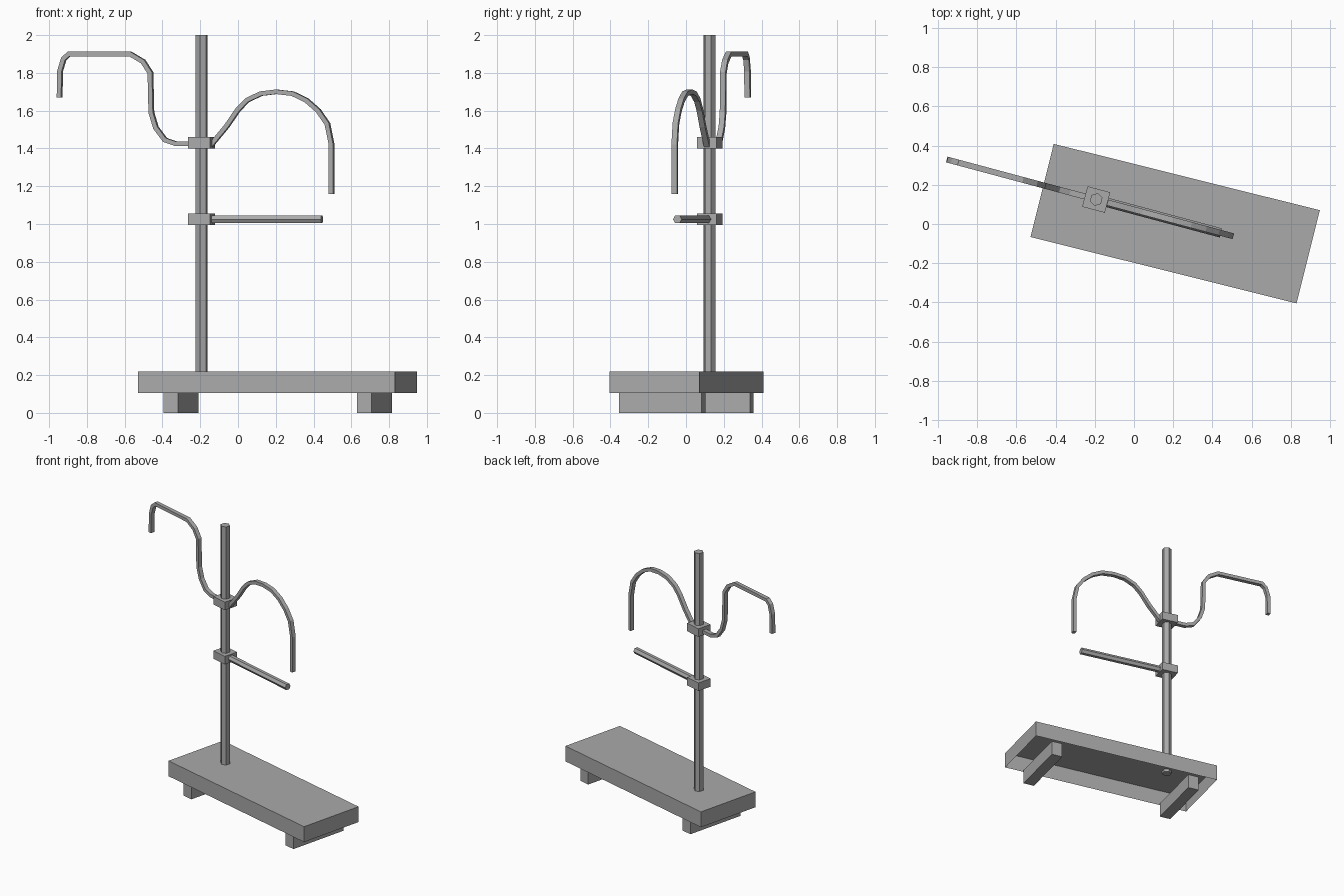
import bpy, bmesh
from math import radians, pi
from mathutils import Matrix, Vector

cube = bpy.data.objects.get("Cube")
if cube:
    bpy.data.objects.remove(cube, do_unlink=True)

grey = bpy.data.materials.new("plain grey")
grey.use_nodes = True
colour = (0.4, 0.4, 0.4, 1)
grey.diffuse_color = colour
grey.node_tree.nodes["Principled BSDF"].inputs["Base Color"].default_value = colour

POST = Vector((-0.193, 0.125, 0))
BASE = Vector((0.21, 0.002, 0))
BASE_TURN = radians(-14)
ARM_TURN = radians(-15)


def finish(name, bm, origin=(0, 0, 0), turn=0):
    mesh = bpy.data.meshes.new(name)
    bm.to_mesh(mesh)
    bm.free()
    mesh.materials.append(grey)
    obj = bpy.data.objects.new(name, mesh)
    obj.location = origin
    obj.rotation_euler.z = turn
    bpy.context.collection.objects.link(obj)
    return obj


def box(name, centre, size, origin, turn, open_bottom=False):
    bm = bmesh.new()
    bmesh.ops.create_cube(bm, size=1, matrix=Matrix.Translation(centre) @ Matrix.Diagonal((*size, 1)))
    if open_bottom:
        down = [f for f in bm.faces if f.normal.z < -0.9]
        bmesh.ops.delete(bm, geom=down, context="FACES_ONLY")
    return finish(name, bm, origin, turn)


def rod(name, radius, length, matrix, origin, turn, sides=6):
    bm = bmesh.new()
    bmesh.ops.create_cone(bm, cap_ends=True, segments=sides, radius1=radius, radius2=radius,
                          depth=length, matrix=matrix)
    return finish(name, bm, origin, turn)


def wire(name, path, thick=0.024, deep=0.03):
    """Sweep a small rectangle along a path lying in the upright arm plane."""
    pts = [Vector((x, 0, z)) for x, z in path]
    bm = bmesh.new()
    rings = []
    for i, p in enumerate(pts):
        before = (p - pts[i - 1]).normalized() if i else None
        after = (pts[i + 1] - p).normalized() if i < len(pts) - 1 else None
        along = ((before or after) + (after or before)).normalized()
        side = Vector((-along.z, 0, along.x)) * thick / 2
        side /= along.dot(after or before)
        out = Vector((0, deep / 2, 0))
        rings.append([bm.verts.new(p + v) for v in (side + out, side - out, -side - out, -side + out)])
    for a, b in zip(rings, rings[1:]):
        for k in range(4):
            bm.faces.new((a[k], a[k - 1], b[k - 1], b[k]))
    bm.faces.new(rings[0])
    bm.faces.new(rings[-1][::-1])
    bmesh.ops.recalc_face_normals(bm, faces=bm.faces)
    return finish(name, bm, POST, ARM_TURN)


# Hollow base tray, open underneath, on two cross feet
box("base", (0, 0, 0.1625), (1.40, 0.49, 0.115), BASE, BASE_TURN, open_bottom=True)
for side, name in ((1, "left_foot"), (-1, "right_foot")):
    box(name, (side * 0.528, 0, 0.0525), (0.08, 0.45, 0.105), BASE, BASE_TURN)

# Upright post
rod("post", 0.033, 1.8, Matrix.Translation((0, 0, 1.1)), POST, ARM_TURN)

# Clamps around the post
for name, z in (("upper_clamp", 1.43), ("lower_clamp", 1.025)):
    box(name, (0, 0, z), (0.12, 0.108, 0.06), POST, ARM_TURN)

# Straight bar from the lower clamp
rod("lower_bar", 0.024, 0.62, Matrix.Translation((0.35, 0, 1.025)) @ Matrix.Rotation(pi / 2, 4, "Y"),
    POST, ARM_TURN)

# Bent hooks from the upper clamp
wire("arched_hook", [(0.05, 1.415), (0.14, 1.52), (0.2, 1.605), (0.25, 1.655), (0.325, 1.69),
                     (0.41, 1.70), (0.5, 1.69), (0.575, 1.655), (0.64, 1.6), (0.69, 1.53),
                     (0.713, 1.42), (0.713, 1.16)])
wire("stepped_hook", [(-0.05, 1.425), (-0.14, 1.425), (-0.2, 1.445), (-0.25, 1.51), (-0.275, 1.59),
                      (-0.28, 1.8), (-0.32, 1.86), (-0.39, 1.9), (-0.725, 1.9), (-0.755, 1.875),
                      (-0.775, 1.81), (-0.778, 1.67)])
